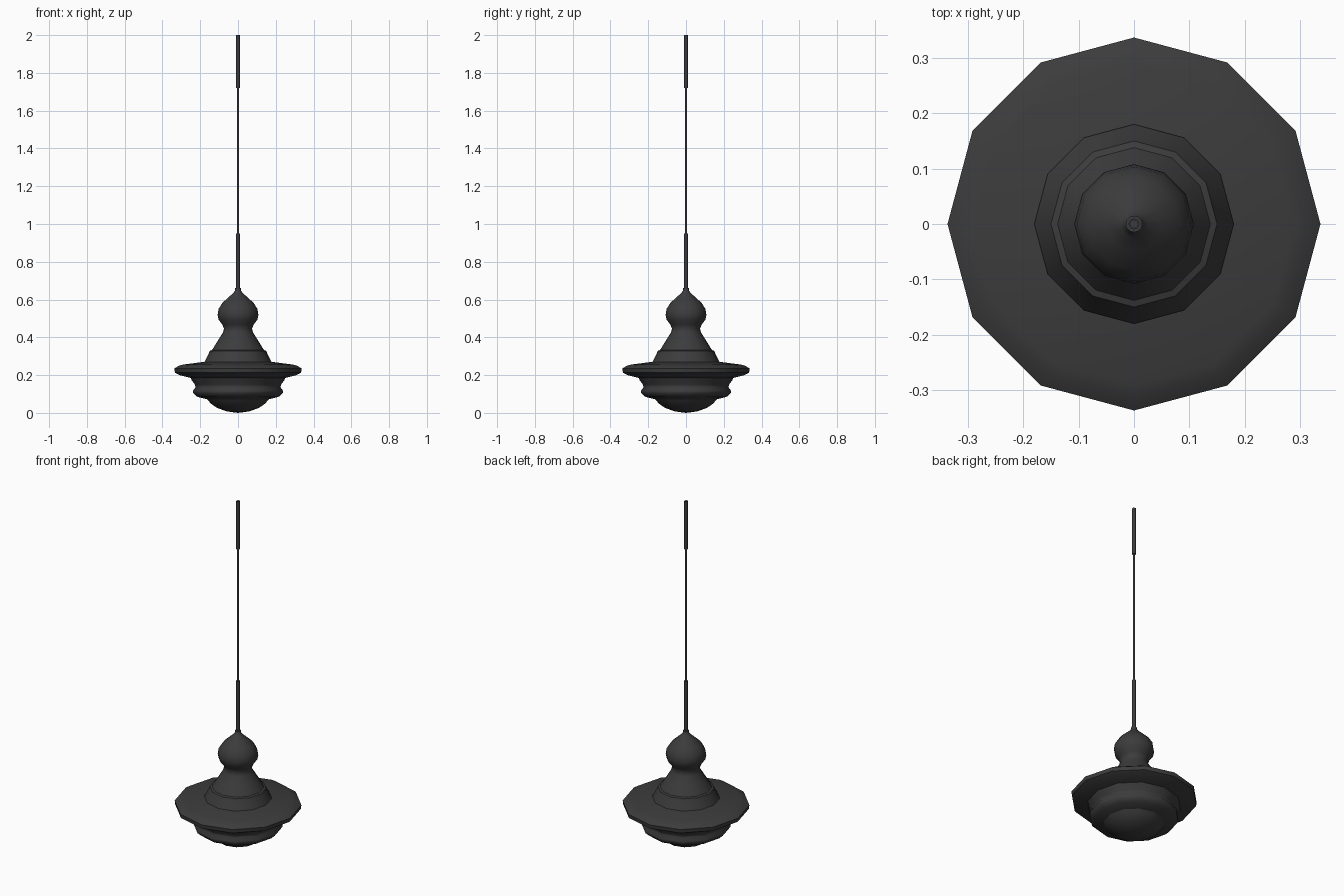
import bpy
import bmesh
from math import cos, sin, tau, radians

cube = bpy.data.objects.get("Cube")
if cube:
    bpy.data.objects.remove(cube, do_unlink=True)

charcoal = bpy.data.materials.new("charcoal_metal")
charcoal.use_nodes = True
tone = (0.045, 0.045, 0.045, 1)
charcoal.diffuse_color = tone
charcoal.node_tree.nodes["Principled BSDF"].inputs["Base Color"].default_value = tone


def lathe(name, profile, sides=12, angle=50):
    """Spin (radius, height) points, listed bottom to top, around the z axis."""
    bm = bmesh.new()
    rings = []
    for r, z in profile:
        if r == 0:
            rings.append([bm.verts.new((0, 0, z))] * sides)
        else:
            rings.append([bm.verts.new((r * cos(tau * i / sides), r * sin(tau * i / sides), z))
                          for i in range(sides)])
    for low, high in zip(rings, rings[1:]):
        for i in range(sides):
            j = (i + 1) % sides
            corners = dict.fromkeys((low[i], low[j], high[j], high[i]))
            bm.faces.new(list(corners))
    bmesh.ops.recalc_face_normals(bm, faces=bm.faces)
    mesh = bpy.data.meshes.new(name)
    bm.to_mesh(mesh)
    bm.free()
    mesh.materials.append(charcoal)
    obj = bpy.data.objects.new(name, mesh)
    bpy.context.collection.objects.link(obj)
    bpy.ops.object.select_all(action="DESELECT")
    obj.select_set(True)
    bpy.context.view_layer.objects.active = obj
    bpy.ops.object.shade_smooth_by_angle(angle=radians(angle))
    return obj


def rod(name, radius, bottom, top):
    return lathe(name, [(0, bottom), (radius, bottom), (radius, top), (0, top)])


# Domed diffuser and its grooved holder under the shade
lathe("diffuser", [(0, 0), (0.06, 0.008), (0.11, 0.026), (0.145, 0.05), (0.165, 0.075)])
lathe("diffuser_holder", [(0.155, 0.07), (0.215, 0.085), (0.237, 0.105), (0.238, 0.118),
                          (0.225, 0.135), (0.228, 0.15), (0.245, 0.172), (0.25, 0.185)])

# Wide disc shade with a rounded rim
lathe("shade", [(0.235, 0.18), (0.262, 0.188), (0.31, 0.2), (0.334, 0.213), (0.337, 0.235),
                (0.315, 0.249), (0.29, 0.256), (0.18, 0.27)])

# Stepped cone, narrow neck and onion finial
lathe("cone_base", [(0.18, 0.265), (0.155, 0.315), (0.15, 0.328), (0.138, 0.332)])
lathe("neck_and_finial", [(0.138, 0.332), (0.105, 0.385), (0.08, 0.425), (0.074, 0.445),
                          (0.083, 0.468), (0.102, 0.492), (0.108, 0.518), (0.103, 0.55),
                          (0.083, 0.582), (0.05, 0.612), (0.025, 0.635), (0.015, 0.648),
                          (0.015, 0.66), (0, 0.66)])

# Hanging rod: thick sleeves at both ends of a thin stem
rod("lower_sleeve", 0.01, 0.65, 0.95)
rod("stem", 0.006, 0.94, 1.73)
lathe("upper_sleeve", [(0, 1.72), (0.01, 1.72), (0.01, 2.0), (0.007, 2.0), (0.007, 1.98), (0, 1.98)])
